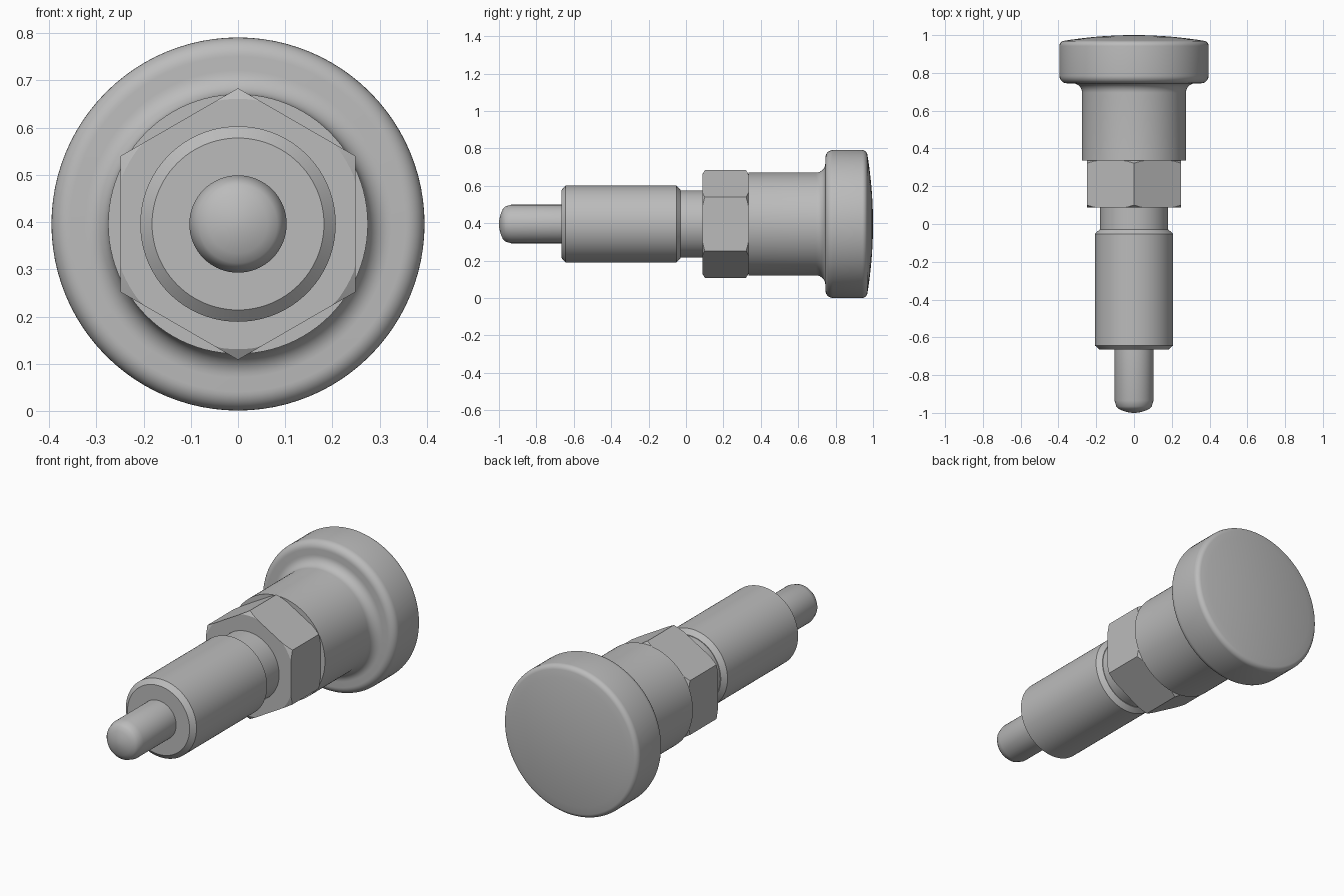
import bpy, bmesh, math

if "Cube" in bpy.data.objects:
    bpy.data.objects.remove(bpy.data.objects["Cube"])

CZ = 0.396          # height of the long axis
SEG = 96

steel = bpy.data.materials.new("grey steel")
steel.diffuse_color = (0.5, 0.5, 0.5, 1)
steel.use_nodes = True
steel.node_tree.nodes["Principled BSDF"].inputs["Base Color"].default_value = steel.diffuse_color


def arc(cr, cy, rad, a0, a1, n=8):
    """Points (radius, y) along an arc, angles in degrees."""
    angles = [math.radians(a0 + (a1 - a0) * i / n) for i in range(n + 1)]
    return [(cr + rad * math.cos(a), cy + rad * math.sin(a)) for a in angles]


def finish(name, bm):
    bmesh.ops.remove_doubles(bm, verts=bm.verts, dist=1e-5)
    bmesh.ops.recalc_face_normals(bm, faces=bm.faces)
    mesh = bpy.data.meshes.new(name)
    bm.to_mesh(mesh)
    bm.free()
    mesh.materials.append(steel)
    ob = bpy.data.objects.new(name, mesh)
    bpy.context.collection.objects.link(ob)
    bpy.ops.object.select_all(action='DESELECT')
    ob.select_set(True)
    bpy.context.view_layer.objects.active = ob
    bpy.ops.object.shade_smooth_by_angle(angle=math.radians(25))


def skin(name, rings):
    """Join closed rings of points into a solid with flat end caps."""
    bm = bmesh.new()
    loops = [[bm.verts.new(p) for p in ring] for ring in rings]
    for a, b in zip(loops, loops[1:]):
        for i in range(len(a)):
            j = (i + 1) % len(a)
            bm.faces.new((a[i], a[j], b[j], b[i]))
    bm.faces.new(loops[0])
    bm.faces.new(loops[-1])
    finish(name, bm)


def point(r, y, t):
    return (r * math.cos(t), y, CZ + r * math.sin(t))


TURN = [2 * math.pi * i / SEG for i in range(SEG)]


def lathe(name, profile):
    skin(name, [[point(r, y, t) for t in TURN] for r, y in profile])


# Plunger pin with tapered, domed tip
tip = [(0.083 * k, -1 + 0.022 * k * k) for k in (0.06, 0.25, 0.5, 0.75, 1)]
lathe("plunger_pin", tip + [(0.094, -0.965), (0.103, -0.935), (0.103, -0.66)])

# Chamfered cylindrical body
lathe("body", [(0.182, -0.665), (0.207, -0.643), (0.207, -0.052), (0.183, -0.03)])

# Undercut neck
lathe("neck", [(0.18, -0.032), (0.18, 0.088)])

# Hexagonal nut, corners up and down, corners cut by a shallow cone
APOTHEM, END_R, SLOPE = 0.249, 0.265, 0.6
Y0, Y1 = 0.087, 0.335
front_cap, front_edge, back_edge, back_cap = [], [], [], []
for t in TURN:
    side = (t + math.pi / 6) % (math.pi / 3) - math.pi / 6
    r = APOTHEM / math.cos(side)
    cap = min(r, END_R)
    drop = (r - cap) * SLOPE
    front_cap.append(point(cap, Y0, t))
    front_edge.append(point(r, Y0 + drop, t))
    back_edge.append(point(r, Y1 - drop, t))
    back_cap.append(point(cap, Y1, t))
skin("hex_nut", [front_cap, front_edge, back_edge, back_cap])

# Pull knob: sleeve, flare, rounded rim and slightly domed back
dome = [(0.371 * k, 1 - 0.03 * k * k) for k in (0.9, 0.75, 0.6, 0.45, 0.3, 0.15, 0.03)]
lathe("pull_knob",
      [(0.275, 0.335)]
      + arc(0.325, 0.695, 0.05, 180, 90)
      + arc(0.355, 0.785, 0.04, -90, 0)
      + arc(0.367, 0.942, 0.028, 0, 80)
      + dome)
